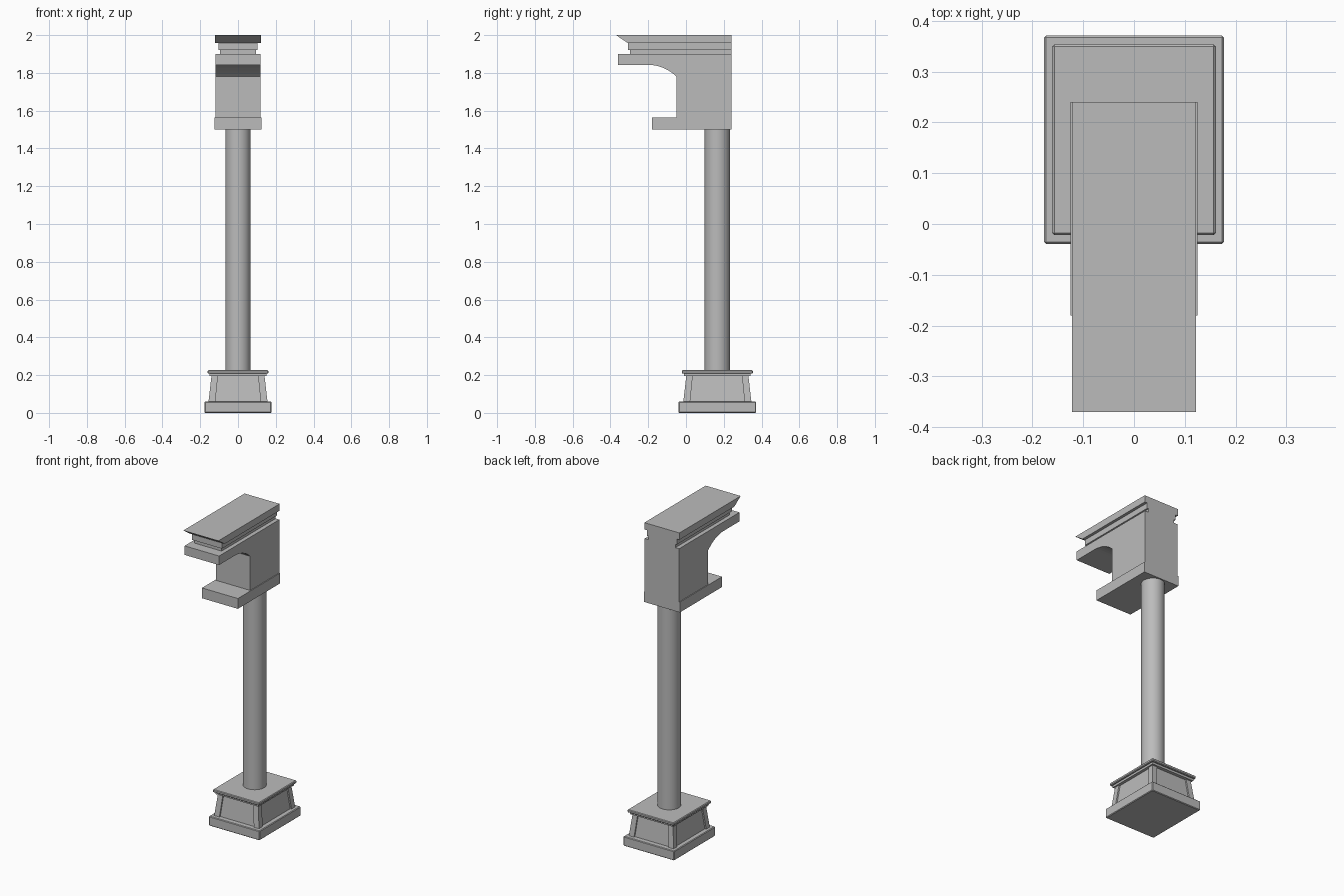
import bpy, bmesh, math

cube = bpy.data.objects.get("Cube")
if cube:
    bpy.data.objects.remove(cube, do_unlink=True)

stone = bpy.data.materials.new("grey stone")
stone.use_nodes = True
GREY = (0.5, 0.5, 0.5, 1)
stone.diffuse_color = GREY
stone.node_tree.nodes["Principled BSDF"].inputs["Base Color"].default_value = GREY

CY = 0.166    # depth centre of the base and shaft
BACK = 0.24   # rear plane of the bracket


def finish(name, bm, bevel=0):
    bmesh.ops.recalc_face_normals(bm, faces=bm.faces)
    mesh = bpy.data.meshes.new(name)
    bm.to_mesh(mesh)
    bm.free()
    mesh.materials.append(stone)
    obj = bpy.data.objects.new(name, mesh)
    bpy.context.collection.objects.link(obj)
    if bevel:
        mod = obj.modifiers.new("edge", "BEVEL")
        mod.width = bevel
        mod.segments = 1
    return obj


def loft(bm, lower, upper):
    """Solid between two rectangles, each (x0, x1, y0, y1, z)."""
    rings = []
    for x0, x1, y0, y1, z in (lower, upper):
        rings.append([bm.verts.new((x, y, z))
                      for x, y in ((x0, y0), (x1, y0), (x1, y1), (x0, y1))])
    a, b = rings
    bm.faces.new(a[::-1])
    bm.faces.new(b)
    for i in range(4):
        j = (i + 1) % 4
        bm.faces.new((a[i], a[j], b[j], b[i]))


def block(name, hx, y0, y1, z0, z1, bevel=0):
    bm = bmesh.new()
    loft(bm, (-hx, hx, y0, y1, z0), (-hx, hx, y0, y1, z1))
    return finish(name, bm, bevel)


def extruded(name, profile, hx):
    """Side profile in (y, z), extruded across the width."""
    bm = bmesh.new()
    face = bm.faces.new([bm.verts.new((-hx, y, z)) for y, z in profile])
    out = bmesh.ops.extrude_face_region(bm, geom=[face])
    verts = [v for v in out["geom"] if isinstance(v, bmesh.types.BMVert)]
    bmesh.ops.translate(bm, vec=(2 * hx, 0, 0), verts=verts)
    return finish(name, bm)


# Pedestal: plinth, tapered core with corner posts, moulded cap
block("plinth", 0.177, CY - 0.205, CY + 0.205, 0, 0.06, 0.004)

bm = bmesh.new()
loft(bm, (-0.147, 0.147, CY - 0.171, CY + 0.171, 0.06),
     (-0.131, 0.131, CY - 0.155, CY + 0.155, 0.2))
finish("pedestal_core", bm)

bm = bmesh.new()
for sx in (-1, 1):
    for sy in (-1, 1):
        def corner(hx, hy, w, z):
            xs = sorted((sx * hx, sx * (hx - w)))
            ys = sorted((CY + sy * hy, CY + sy * (hy - w)))
            return (*xs, *ys, z)
        loft(bm, corner(0.156, 0.18, 0.036, 0.06), corner(0.14, 0.164, 0.034, 0.2))
finish("corner_posts", bm)

block("cap_moulding", 0.15, CY - 0.176, CY + 0.176, 0.195, 0.21)
block("pedestal_cap", 0.161, CY - 0.188, CY + 0.188, 0.208, 0.226, 0.004)

# Round shaft
bm = bmesh.new()
bmesh.ops.create_cone(bm, cap_ends=True, segments=32, radius1=0.067, radius2=0.067, depth=1.3)
bmesh.ops.translate(bm, vec=(0, CY, 0.86), verts=bm.verts)
shaft = finish("shaft", bm)
bpy.context.view_layer.objects.active = shaft
shaft.select_set(True)
bpy.ops.object.shade_smooth_by_angle(angle=math.radians(35))
shaft.select_set(False)

# Bracket: foot slab and body with a curved underside
block("bracket_foot", 0.125, -0.18, BACK, 1.5, 1.565)

R, SPAN = 0.22, math.asin(0.154 / 0.22)
arc = [(-0.204 + R * math.sin(SPAN * i / 8), 1.843 - R + R * math.cos(SPAN * i / 8))
       for i in range(9)]
extruded("bracket_body",
         [(BACK, 1.55), (BACK, 1.9), (-0.36, 1.9), (-0.36, 1.843)] + arc + [(-0.05, 1.55)],
         0.12)

# Cornice: stepped neck below a slab with a sloped front
block("cornice_neck", 0.094, -0.297, BACK, 1.895, 1.925)
block("cornice_step", 0.104, -0.308, BACK, 1.922, 1.958)
extruded("cornice_slab", [(BACK, 1.957), (BACK, 2.0), (-0.37, 2.0), (-0.307, 1.957)], 0.122)
